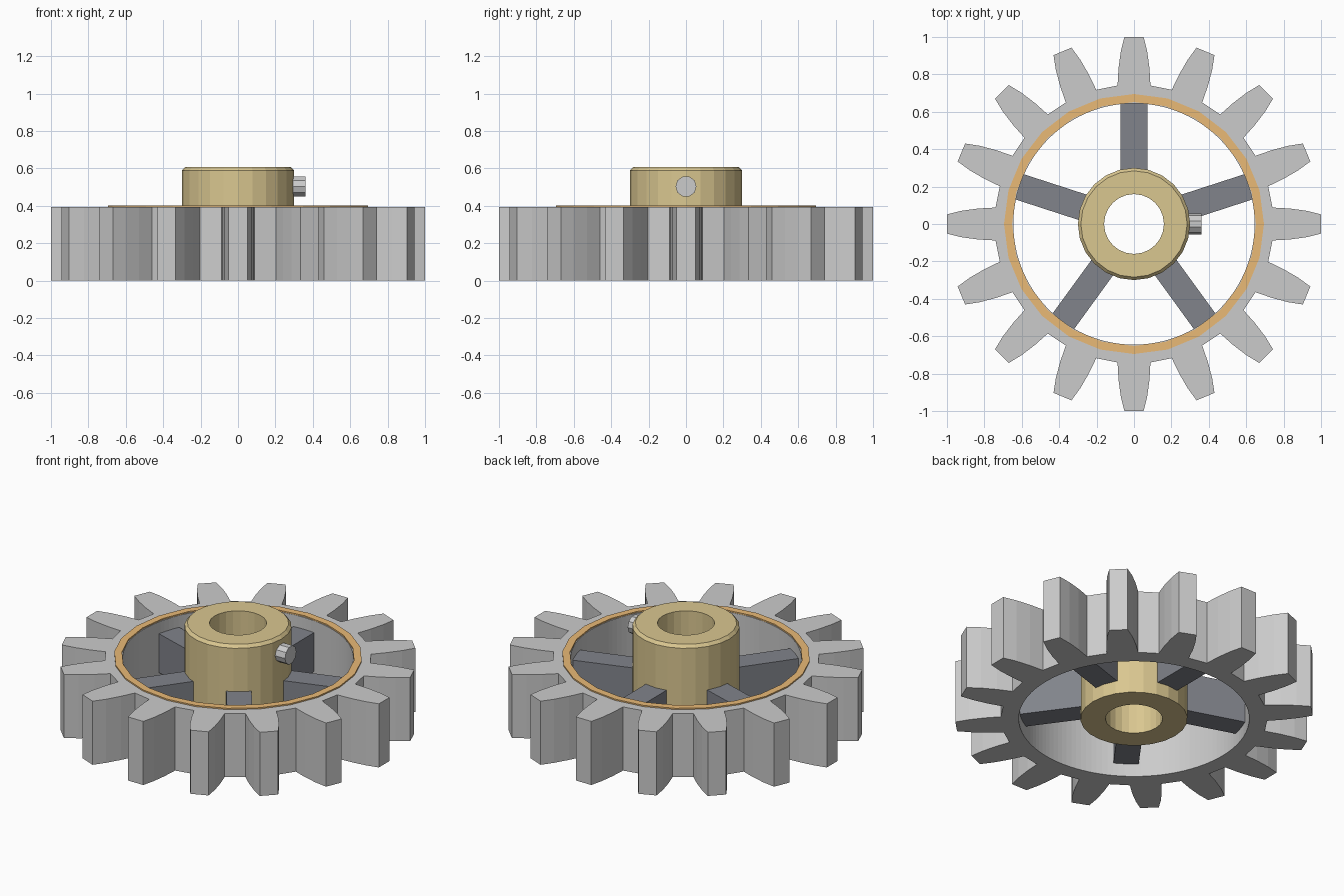
import bpy
import bmesh
from math import sin, cos, pi, radians
from mathutils import Matrix

if "Cube" in bpy.data.objects:
    bpy.data.objects.remove(bpy.data.objects["Cube"])


def material(name, rgb):
    m = bpy.data.materials.new(name)
    m.diffuse_color = (*rgb, 1)
    m.use_nodes = True
    m.node_tree.nodes["Principled BSDF"].inputs["Base Color"].default_value = m.diffuse_color
    return m


def finish(name, bm, mat=None):
    bmesh.ops.recalc_face_normals(bm, faces=bm.faces)
    me = bpy.data.meshes.new(name)
    bm.to_mesh(me)
    bm.free()
    ob = bpy.data.objects.new(name, me)
    bpy.context.collection.objects.link(ob)
    if mat:
        me.materials.append(mat)
    return ob


def circle(r, n, start=0.0):
    return [(r * cos(start + 2 * pi * i / n), r * sin(start + 2 * pi * i / n)) for i in range(n)]


def hollow(name, loops, mat=None):
    """Closed ring-shaped solid: bridge each (outline, z) loop to the next, last to first."""
    bm = bmesh.new()
    rings = [[bm.verts.new((x, y, z)) for x, y in pts] for pts, z in loops]
    n = len(rings[0])
    for a, b in zip(rings, rings[1:] + rings[:1]):
        for i in range(n):
            j = (i + 1) % n
            bm.faces.new((a[i], a[j], b[j], b[i]))
    return finish(name, bm, mat)


brass = material("brass", (0.70, 0.57, 0.28))
dark = material("dark_steel", (0.22, 0.23, 0.26))
orange = material("orange", (0.82, 0.49, 0.18))

# Toothed rim: half of one tooth as (radius along axis, half width), mirrored and repeated
TEETH = 16
flank = [(0.74, 0.088), (0.83, 0.083), (0.92, 0.071), (0.999, 0.052)]
tooth = [(r, -w) for r, w in flank] + [(r, w) for r, w in reversed(flank)]
outline = []
for k in range(TEETH):
    a = 2 * pi * k / TEETH
    outline += [(x * cos(a) - y * sin(a), x * sin(a) + y * cos(a)) for x, y in tooth]
step = 2 * pi / len(outline)
bore = circle(0.645, len(outline), -3.5 * step)
hollow("gear_rim", [(outline, 0), (outline, 0.393), (bore, 0.393), (bore, 0)])

# Thin painted band on top of the rim
outer, inner = circle(0.695, 24), circle(0.652, 24)
hollow("rim_band", [(outer, 0.385), (outer, 0.401), (inner, 0.401), (inner, 0.385)], orange)

# Hub with chamfered top edge and shaft bore
N = 24
hollow("hub", [(circle(0.30, N), 0), (circle(0.30, N), 0.588), (circle(0.284, N), 0.606),
               (circle(0.16, N), 0.606), (circle(0.16, N), 0)], brass)

# Five spokes between hub and rim
for k in range(5):
    bm = bmesh.new()
    bmesh.ops.create_cube(bm, size=1, matrix=(
        Matrix.Rotation(radians(90 + 72 * k), 4, 'Z')
        @ Matrix.Translation((0.455, 0, 0.20))
        @ Matrix.Diagonal((0.40, 0.142, 0.24, 1))))
    finish(f"spoke_{k + 1}", bm, dark)

# Set screw in the side of the hub
bm = bmesh.new()
bmesh.ops.create_cone(bm, cap_ends=True, segments=10, radius1=0.056, radius2=0.056, depth=0.12,
                      matrix=Matrix.Translation((0.30, 0, 0.503)) @ Matrix.Rotation(pi / 2, 4, 'Y'))
finish("set_screw", bm)
